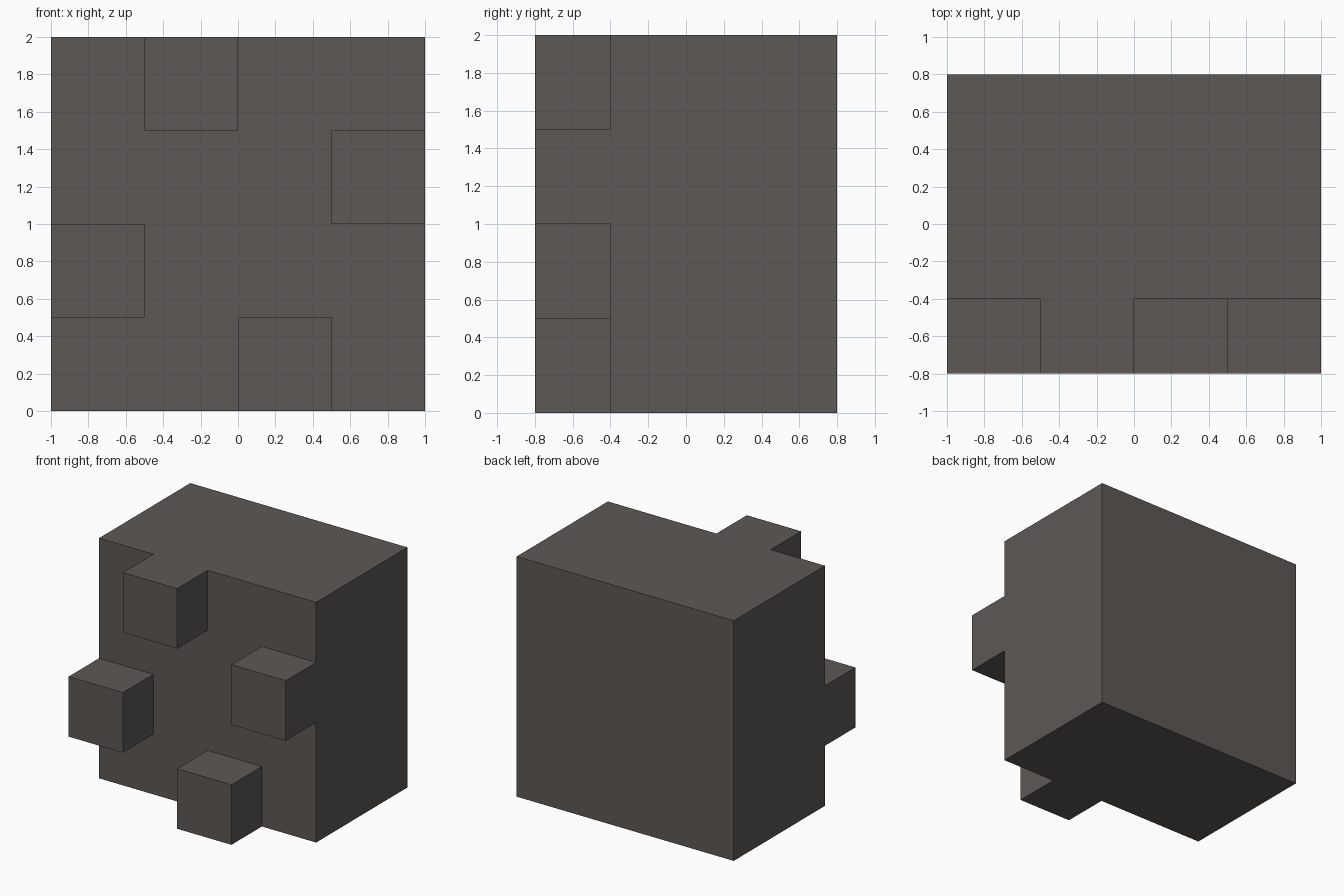
import bpy, bmesh, math
from mathutils import Matrix, Vector

if "Cube" in bpy.data.objects:
    bpy.data.objects.remove(bpy.data.objects["Cube"])

# Single flat colour
mat = bpy.data.materials.new("warm dark grey")
mat.diffuse_color = (0.108, 0.099, 0.09, 1.0)
mat.use_nodes = True
mat.node_tree.nodes["Principled BSDF"].inputs["Base Color"].default_value = mat.diffuse_color

CELL = 0.5
PEGS = {(1, 3), (3, 2), (0, 1), (2, 0)}   # (column, row) on the front face

bm = bmesh.new()

# Body: front sheet of 4 x 4 cells, extruded backwards into a solid block
place = Matrix.Translation((0, -0.4, 1)) @ Matrix.Rotation(math.radians(90), 4, 'X')
bmesh.ops.create_grid(bm, x_segments=4, y_segments=4, size=1, matrix=place)
ext = bmesh.ops.extrude_face_region(bm, geom=bm.faces[:], use_keep_orig=True)
back = [g for g in ext["geom"] if isinstance(g, bmesh.types.BMVert)]
bmesh.ops.translate(bm, verts=back, vec=(0, 1.2, 0))
bmesh.ops.recalc_face_normals(bm, faces=bm.faces[:])


def cell(face):
    c = face.calc_center_median()
    return (math.floor((c.x + 1) / CELL), math.floor(c.z / CELL))


# Pegs: chosen front cells pulled forwards
front = [f for f in bm.faces if abs(f.calc_center_median().y + 0.4) < 1e-4 and cell(f) in PEGS]
pegs = bmesh.ops.extrude_discrete_faces(bm, faces=front)["faces"]
for f in pegs:
    bmesh.ops.translate(bm, verts=f.verts[:], vec=Vector((0, -0.4, 0)))

# Merge flat areas into clean faces
bmesh.ops.dissolve_limit(bm, angle_limit=math.radians(1), verts=bm.verts[:], edges=bm.edges[:])
bmesh.ops.recalc_face_normals(bm, faces=bm.faces[:])

mesh = bpy.data.meshes.new("pegged_block")
bm.to_mesh(mesh)
bm.free()
mesh.materials.append(mat)
bpy.context.collection.objects.link(bpy.data.objects.new("pegged_block", mesh))
